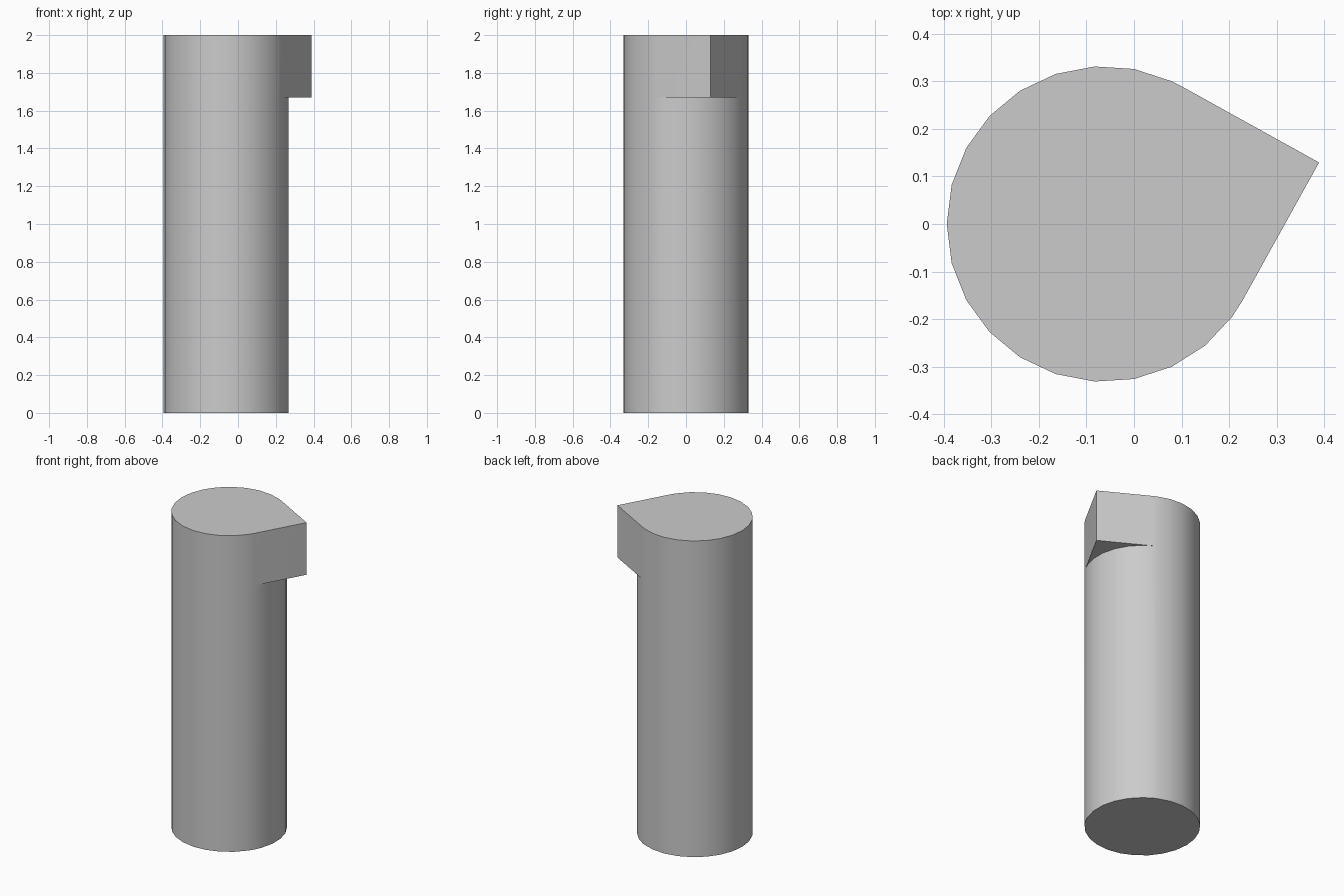
import bpy
import bmesh
from math import cos, sin, pi, radians, sqrt

cube = bpy.data.objects.get("Cube")
if cube:
    bpy.data.objects.remove(cube, do_unlink=True)

RADIUS, CENTRE_X, SIDES = 0.332, -0.062, 25
HEIGHT, TAB_BOTTOM = 2.0, 1.67
TAB_ANGLE = radians(16)

grey = bpy.data.materials.new("plain grey")
grey.use_nodes = True
grey.diffuse_color = (0.6, 0.6, 0.6, 1)
grey.node_tree.nodes["Principled BSDF"].inputs["Base Color"].default_value = grey.diffuse_color


def polar(radius, angle):
    return CENTRE_X + radius * cos(angle), radius * sin(angle)


# Round section, starting at the lower tangent point of the tab
start, end = TAB_ANGLE - pi / 4, TAB_ANGLE + pi / 4
angles = [pi + 2 * pi * i / SIDES for i in range(SIDES)]
angles = sorted((a - start) % (2 * pi) + start for a in angles)
angles = sorted(angles + [start, end])
last = angles.index(end)
tip_point = polar(RADIUS * sqrt(2), TAB_ANGLE)

bm = bmesh.new()


def ring(z):
    return [bm.verts.new((*polar(RADIUS, a), z)) for a in angles]


def wall(lower, upper):
    for a, b, c, d in zip(lower, lower[1:], upper[1:], upper):
        bm.faces.new((a, b, c, d))


# Shaft below the tab
base, middle = ring(0), ring(TAB_BOTTOM)
bm.faces.new(base[::-1])
wall(base + base[:1], middle + middle[:1])

# Head: the round back and the square pointed tab share one outline
tip_low = bm.verts.new((*tip_point, TAB_BOTTOM))
outline = [middle[0], tip_low] + middle[last:]
top = [bm.verts.new((v.co.x, v.co.y, HEIGHT)) for v in outline]
wall(outline + outline[:1], top + top[:1])
bm.faces.new(top)

# Underside of the tab
bm.faces.new(middle[:last + 1] + [tip_low])

bmesh.ops.recalc_face_normals(bm, faces=bm.faces[:])
mesh = bpy.data.meshes.new("shaft_with_pointed_tab")
bm.to_mesh(mesh)
bm.free()
mesh.materials.append(grey)

pin = bpy.data.objects.new("shaft_with_pointed_tab", mesh)
bpy.context.collection.objects.link(pin)
bpy.ops.object.select_all(action="DESELECT")
pin.select_set(True)
bpy.context.view_layer.objects.active = pin
bpy.ops.object.shade_smooth_by_angle(angle=radians(30))
